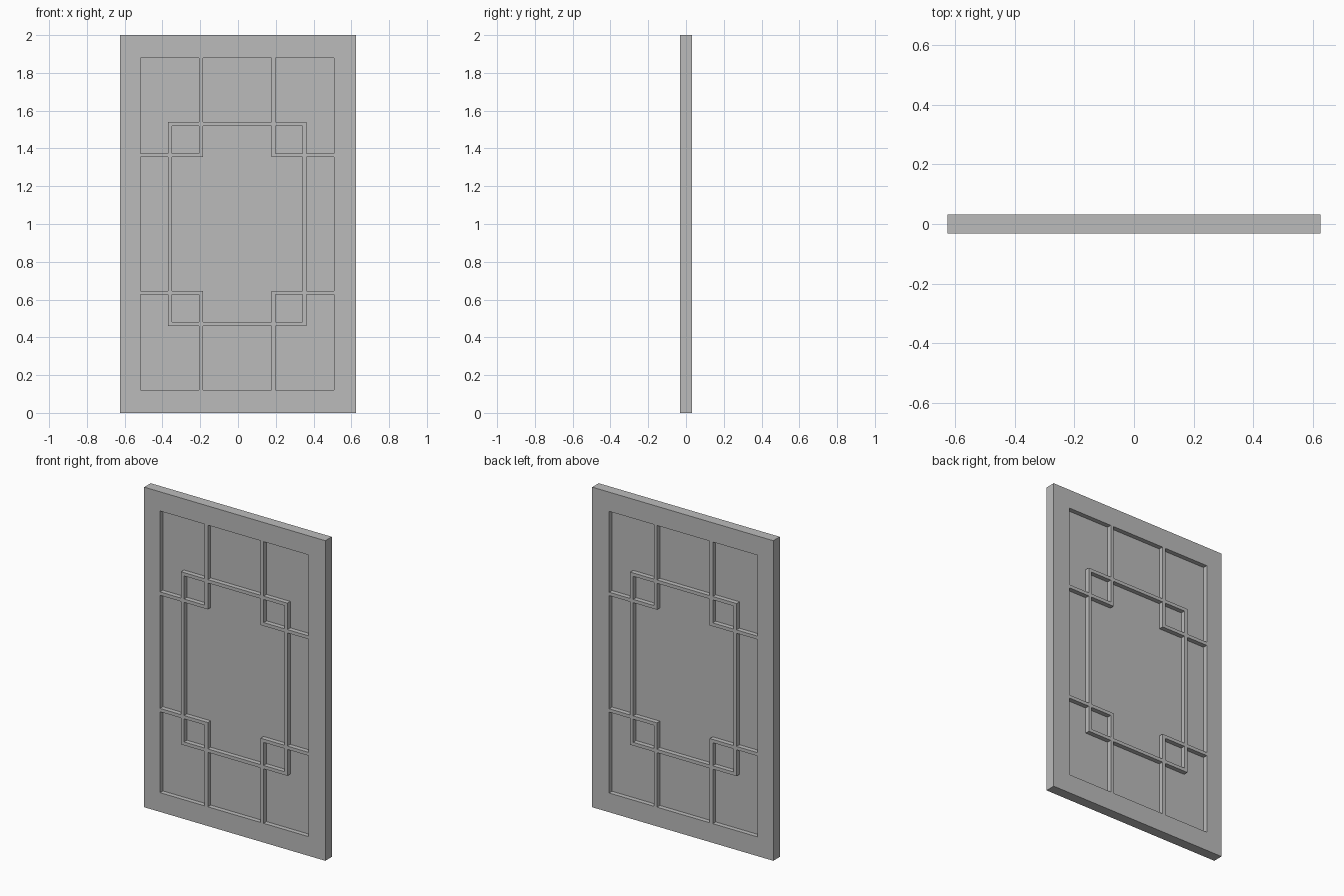
import bpy
import bmesh

if "Cube" in bpy.data.objects:
    bpy.data.objects.remove(bpy.data.objects["Cube"], do_unlink=True)

WIDTH, HEIGHT, DEPTH = 1.252, 2.0, 0.064
BAR = 0.021        # width of each lattice bar
SHIFT = -0.004     # the opening sits slightly off centre
MID = HEIGHT / 2

grey = bpy.data.materials.new("plain_grey")
grey.use_nodes = True
colour = (0.5, 0.5, 0.5, 1)
grey.diffuse_color = colour
grey.node_tree.nodes["Principled BSDF"].inputs["Base Color"].default_value = colour


def add_object(name, bm):
    mesh = bpy.data.meshes.new(name)
    bm.to_mesh(mesh)
    bm.free()
    mesh.materials.append(grey)
    obj = bpy.data.objects.new(name, mesh)
    bpy.context.collection.objects.link(obj)
    return obj


# Half sizes of the opening and offsets of the bar centres from the middle
open_x, open_z = 0.513, 0.88
near_x, far_x = 0.193, 0.357
near_z, far_z = 0.364, 0.529
h = BAR / 2


def is_solid(x, z):
    """Frame or lattice bar at this point, using mirrored quarter coordinates."""
    x, z = abs(x - SHIFT), abs(z)
    return (
        x > open_x or z > open_z
        or (abs(x - near_x) < h and z > near_z - h)     # upright to the rail
        or (abs(z - near_z) < h and x > near_x - h)     # crossbar to the stile
        or (abs(x - far_x) < h and z < far_z + h)       # sides of inner rectangle
        or (abs(z - far_z) < h and x < far_x + h)       # ends of inner rectangle
    )


def cuts(near, far, opening, outer, shift=0.0):
    half = [near - h, near + h, far - h, far + h, opening]
    return sorted([shift + s * v for v in half for s in (-1, 1)] + [-outer, outer])


# Frame and lattice: one flat grid of solid cells, thickened
xs = cuts(near_x, far_x, open_x, WIDTH / 2, SHIFT)
zs = cuts(near_z, far_z, open_z, HEIGHT / 2)
bm = bmesh.new()
grid = [[bm.verts.new((x, 0, z + MID)) for z in zs] for x in xs]
for i in range(len(xs) - 1):
    for j in range(len(zs) - 1):
        if is_solid((xs[i] + xs[i + 1]) / 2, (zs[j] + zs[j + 1]) / 2):
            bm.faces.new((grid[i][j], grid[i + 1][j],
                          grid[i + 1][j + 1], grid[i][j + 1]))
loose = [v for v in bm.verts if not v.link_faces]
bmesh.ops.delete(bm, geom=loose, context="VERTS")
lattice = add_object("frame_and_lattice", bm)
solid = lattice.modifiers.new("thickness", "SOLIDIFY")
solid.thickness = DEPTH
solid.offset = 0

# Thin panel in the middle of the frame, recessed on both sides
bm = bmesh.new()
bmesh.ops.create_cube(bm, size=1)
bmesh.ops.scale(bm, vec=(2 * open_x + 0.02, 0.006, 2 * open_z + 0.02), verts=bm.verts)
bmesh.ops.translate(bm, vec=(SHIFT, 0, MID), verts=bm.verts)
add_object("centre_panel", bm)
